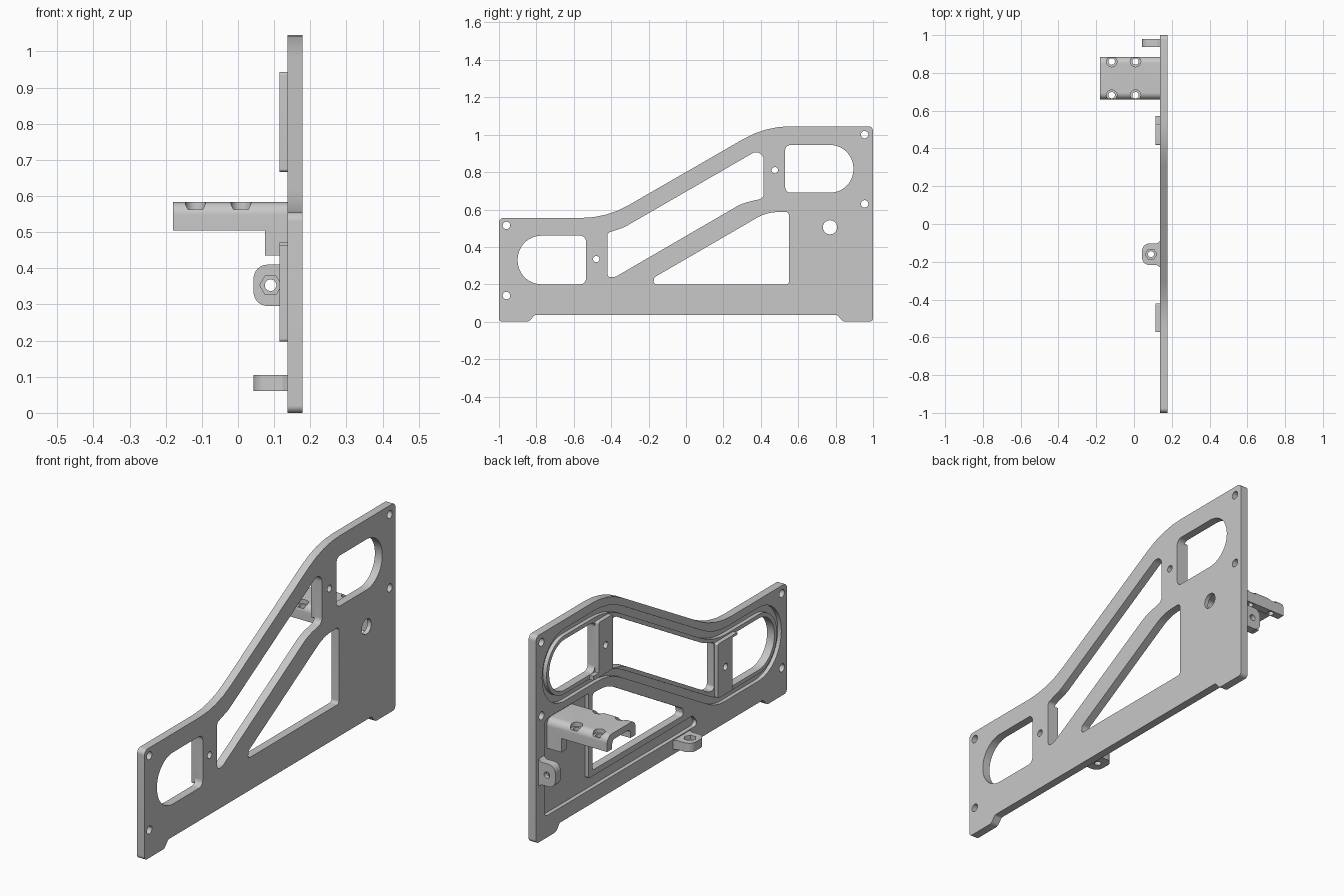
import bpy, bmesh, math
from mathutils import Vector, Matrix

cube = bpy.data.objects.get("Cube")
if cube:
    bpy.data.objects.remove(cube, do_unlink=True)

grey = bpy.data.materials.new("light grey metal")
grey.use_nodes = True
colour = (0.58, 0.58, 0.58, 1)
grey.diffuse_color = colour
grey.node_tree.nodes["Principled BSDF"].inputs["Base Color"].default_value = colour

INNER, OUTER, FLOOR = 0.137, 0.178, 0.157   # plate faces and recess floor
SLOPE = math.tan(math.radians(30))


def rounded(corners):
    """Turn corners (a, b, radius) into an outline with arcs that always fit."""
    out, n = [], len(corners)
    for i, corner in enumerate(corners):
        p = Vector(corner[:2])
        radius = corner[2] if len(corner) > 2 else 0
        if not radius:
            out.append(p)
            continue
        u = Vector(corners[i - 1][:2]) - p
        v = Vector(corners[(i + 1) % n][:2]) - p
        half = u.angle(v) / 2
        reach = min(radius / math.tan(half), 0.49 * u.length, 0.49 * v.length)
        radius = reach * math.tan(half)
        u.normalize()
        v.normalize()
        centre = p + (u + v).normalized() * radius / math.sin(half)
        start = p + u * reach - centre
        end = p + v * reach - centre
        turn = math.atan2(start.x * end.y - start.y * end.x, start.dot(end))
        steps = max(4, int(abs(turn) / 0.13))
        for k in range(steps + 1):
            t = turn * k / steps
            c, s = math.cos(t), math.sin(t)
            out.append(centre + Vector((start.x * c - start.y * s,
                                        start.x * s + start.y * c)))
    return out


def circle(a, b, radius, sides=24):
    return [(a + radius * math.cos(math.tau * k / sides),
             b + radius * math.sin(math.tau * k / sides)) for k in range(sides)]


def box(a0, b0, a1, b1, r=0):
    return rounded([(a0, b0, r), (a1, b0, r), (a1, b1, r), (a0, b1, r)])


def add_object(name, mesh):
    obj = bpy.data.objects.new(name, mesh)
    bpy.context.collection.objects.link(obj)
    return obj


def sheet(name, outlines, lo, hi):
    """Plate layer across x: nested outlines alternate solid and open."""
    curve = bpy.data.curves.new(name, "CURVE")
    curve.dimensions, curve.fill_mode = "2D", "BOTH"
    curve.extrude = (hi - lo) / 2
    curve.materials.append(grey)
    for outline in outlines:
        spline = curve.splines.new("POLY")
        spline.points.add(len(outline) - 1)
        for point, p in zip(spline.points, outline):
            point.co = (p[0], p[1], 0, 1)
        spline.use_cyclic_u = True
    helper = add_object(name + "_curve", curve)
    bpy.context.view_layer.update()
    graph = bpy.context.evaluated_depsgraph_get()
    mesh = bpy.data.meshes.new_from_object(helper.evaluated_get(graph))
    bpy.data.objects.remove(helper, do_unlink=True)
    mesh.transform(Matrix(((0, 0, 1, (lo + hi) / 2), (1, 0, 0, 0),
                           (0, 1, 0, 0), (0, 0, 0, 1))))
    bm = bmesh.new()
    bm.from_mesh(mesh)
    bmesh.ops.remove_doubles(bm, verts=bm.verts, dist=0.00002)
    bmesh.ops.recalc_face_normals(bm, faces=bm.faces)
    bm.to_mesh(mesh)
    bm.free()
    return add_object(name, mesh)


def prism(name, outline, axis, lo, hi):
    """Extrude a flat outline along one axis."""
    place = {"x": lambda p, d: (d, p[0], p[1]),
             "y": lambda p, d: (p[0], d, p[1]),
             "z": lambda p, d: (p[0], p[1], d)}[axis]
    bm = bmesh.new()
    low = [bm.verts.new(place(p, lo)) for p in outline]
    high = [bm.verts.new(place(p, hi)) for p in outline]
    bm.faces.new(low)
    bm.faces.new(high)
    for i in range(len(low)):
        bm.faces.new((low[i - 1], low[i], high[i], high[i - 1]))
    bmesh.ops.recalc_face_normals(bm, faces=bm.faces)
    mesh = bpy.data.meshes.new(name)
    bm.to_mesh(mesh)
    bm.free()
    mesh.materials.append(grey)
    return add_object(name, mesh)


def combine(obj, tools, operation="DIFFERENCE"):
    """Apply each tool to the part, then throw the tool away."""
    for tool in tools:
        mod = obj.modifiers.new("cut", "BOOLEAN")
        mod.operation, mod.object, mod.solver = operation, tool, "EXACT"
        bpy.context.view_layer.objects.active = obj
        bpy.ops.object.modifier_apply(modifier=mod.name)
        bpy.data.objects.remove(tool, do_unlink=True)


def loop(d):
    """S-shaped outline around the three upper windows, grown by d."""
    k = d / math.cos(math.radians(30))
    below = lambda z: (z - 0.46 + k) / SLOPE
    above = lambda z: (z - 0.695 - k) / SLOPE
    r = 0.126 + d
    return rounded([
        (-0.9 - d, 0.2 - d, r), (below(0.2 - d), 0.2 - d, 0.25),
        (below(0.69 - d), 0.69 - d, 0.4), (0.895 + d, 0.69 - d, r),
        (0.895 + d, 0.945 + d, r), (above(0.945 + d), 0.945 + d, 0.45),
        (above(0.46 + d), 0.46 + d, 0.4), (-0.9 - d, 0.46 + d, r)])


# Stepped plate outline
outline = rounded([
    (-1, 0, 0.02), (-0.84, 0, 0.03), (-0.81, 0.035, 0.015),
    (0.81, 0.035, 0.015), (0.84, 0, 0.03), (1, 0, 0.02),
    (1, 1.045, 0.025), (0.425, 1.045, 0.5),
    (-0.425, 0.555, 0.5), (-1, 0.555, 0.025)])

# Windows: triangle, slanted, rear and front
windows = [rounded(corners) for corners in (
    [(-0.175, 0.2, 0.015), (-0.17, 0.237, 0.02), (0.43, 0.585, 0.25),
     (0.55, 0.588, 0.02), (0.55, 0.2, 0.015)],
    [(-0.42, 0.235, 0.03), (-0.375, 0.241, 0.03), (0.3, 0.633, 0.25),
     (0.415, 0.66, 0.03), (0.415, 0.935, 0.04),
     (-0.33, 0.505, 0.2), (-0.42, 0.475, 0.02)],
    [(0.53, 0.69, 0.03), (0.895, 0.69, 0.127),
     (0.895, 0.945, 0.127), (0.53, 0.945, 0.03)],
    [(-0.9, 0.2, 0.127), (-0.535, 0.2, 0.03),
     (-0.535, 0.46, 0.03), (-0.9, 0.46, 0.127)])]

# Screw holes
post_holes = [(0.475, 0.81, 0.017), (-0.48, 0.335, 0.017)]
holes = [circle(*h) for h in post_holes + [
    (0.955, 1.0, 0.02), (0.955, 0.63, 0.02),
    (-0.96, 0.515, 0.02), (-0.96, 0.14, 0.02)]]

# Lower pocket beside the rim of the triangular window
pocket = rounded([
    (-0.3, 0.11, 0.02), (0.93, 0.11, 0.02), (0.93, 0.6, 0.03),
    (0.58, 0.6, 0.01), (0.58, 0.17, 0.01), (-0.25, 0.17, 0.02)])

# Side plate: solid outer layer, inner layer with belt groove and pocket
parts = [
    sheet("side_plate", [outline, circle(0.77, 0.505, 0.038)] + windows + holes,
          FLOOR, OUTER),
    sheet("plate_ribs", [outline, loop(0.055), loop(0.02), pocket]
          + windows + holes, INNER, FLOOR)]

# Raised posts between the windows, each with a small foot
for name, body, hole, foot in (
        ("rear_post", (0.418, 0.667, 0.53, 0.943), post_holes[0],
         (0.5, 0.667, 0.573, 0.689)),
        ("front_post", (-0.535, 0.197, -0.421, 0.472), post_holes[1],
         (-0.573, 0.461, -0.5, 0.472))):
    post = prism(name, box(*body, 0.008), "x", 0.115, FLOOR)
    combine(post, [prism("foot", box(*foot), "x", 0.115, FLOOR)], "UNION")
    combine(post, [prism("drill", circle(*hole), "x", 0, 0.3)])
    parts.append(post)


# Channel-shaped bracket with a deeper collar at the plate
def channel(name, bottom, lo, hi):
    return prism(name, rounded([
        (0.66, bottom), (0.7, bottom), (0.7, 0.55, 0.02), (0.845, 0.55, 0.02),
        (0.845, bottom), (0.885, bottom), (0.885, 0.583, 0.035),
        (0.66, 0.583, 0.035)]), "x", lo, hi)


bracket = channel("cable_bracket", 0.505, -0.18, 0.1)
combine(bracket, [channel("collar", 0.435, 0.075, 0.16)], "UNION")
for x in (-0.118, 0.008):
    for y in (0.682, 0.86):
        combine(bracket, [prism("drill", circle(x, y, 0.017), "z", 0.4, 0.7),
                          prism("sink", circle(x, y, 0.028), "z", 0.562, 0.7)])
parts.append(bracket)


# Mounting tabs with a hole and a hexagonal nut seat
def tab(name, centre, axis, lo, hi, seat_lo, seat_hi):
    obj = prism(name, rounded([
        (0.16, centre - 0.07), (0.137, centre - 0.07, 0.01),
        (0.122, centre - 0.057, 0.012), (0.043, centre - 0.057, 0.04),
        (0.043, centre + 0.057, 0.04), (0.122, centre + 0.057, 0.012),
        (0.137, centre + 0.07, 0.01), (0.16, centre + 0.07)]), axis, lo, hi)
    combine(obj, [
        prism("drill", circle(0.09, centre, 0.016), axis, lo - 0.1, hi + 0.1),
        prism("seat", circle(0.09, centre, 0.03, 6), axis, seat_lo, seat_hi)])
    parts.append(obj)


tab("bottom_tab", -0.16, "z", 0.06, 0.105, 0.085, 0.2)
tab("rear_tab", 0.353, "y", 0.937, 0.98, 0.85, 0.957)

# Smooth arcs, sharp edges
bpy.ops.object.select_all(action="DESELECT")
for part in parts:
    part.select_set(True)
bpy.context.view_layer.objects.active = parts[0]
bpy.ops.object.shade_smooth_by_angle(angle=math.radians(30))
